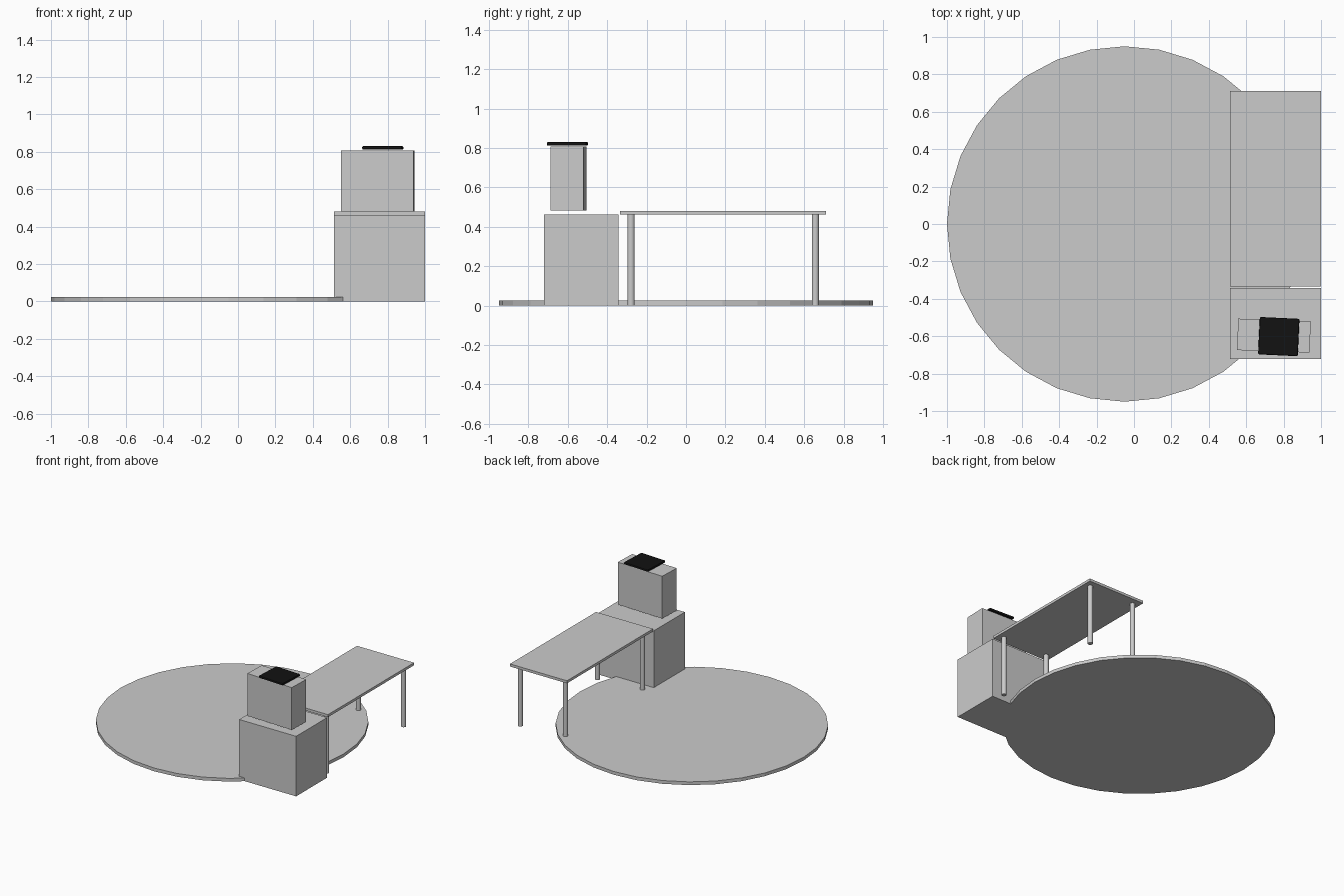
import bpy
from math import radians

if "Cube" in bpy.data.objects:
    bpy.data.objects.remove(bpy.data.objects["Cube"])


def box(name, center, size, turn=0.0, bevel=0.0, segments=2):
    bpy.ops.mesh.primitive_cube_add(size=1, location=center)
    ob = bpy.context.object
    ob.name = name
    ob.scale = size
    bpy.ops.object.transform_apply(location=False, rotation=False, scale=True)
    ob.rotation_euler.z = radians(turn)
    if bevel:
        mod = ob.modifiers.new("edge_rounding", "BEVEL")
        mod.width = bevel
        mod.segments = segments
    return ob


def cylinder(name, x, y, z0, z1, radius, sides):
    bpy.ops.mesh.primitive_cylinder_add(
        vertices=sides, radius=radius, depth=z1 - z0,
        location=(x, y, (z0 + z1) / 2))
    ob = bpy.context.object
    ob.name = name
    return ob


# Round rug
cylinder("round_rug", -0.05, 0, 0, 0.025, 0.95, 32)

# Solid cabinet beside the desk
box("cabinet", (0.757, -0.532, 0.231), (0.485, 0.378, 0.462))

# Desk top and its four legs
DESK_X, DESK_Y = 0.757, 0.189
box("desk_top", (DESK_X, DESK_Y, 0.471), (0.485, 1.046, 0.02))
for side_x, sx in (("left", -1), ("right", 1)):
    for side_y, sy in (("front", -1), ("back", 1)):
        cylinder(f"{side_y}_{side_x}_desk_leg", DESK_X + sx * 0.192,
                 DESK_Y + sy * 0.468, 0, 0.462, 0.018, 32)
        bpy.ops.object.shade_smooth_by_angle()

# Upright case resting over the cabinet, turned slightly
box("upright_case", (0.748, -0.597, 0.645), (0.388, 0.168, 0.326), turn=-2)

# Thin dark pad on top of the case
pad = box("dark_pad", (0.774, -0.602, 0.821), (0.212, 0.2, 0.018),
          turn=-2.7, bevel=0.006)
black = bpy.data.materials.new("black")
black.diffuse_color = (0.006, 0.006, 0.006, 1)
black.use_nodes = True
black.node_tree.nodes["Principled BSDF"].inputs["Base Color"].default_value = black.diffuse_color
pad.data.materials.append(black)
